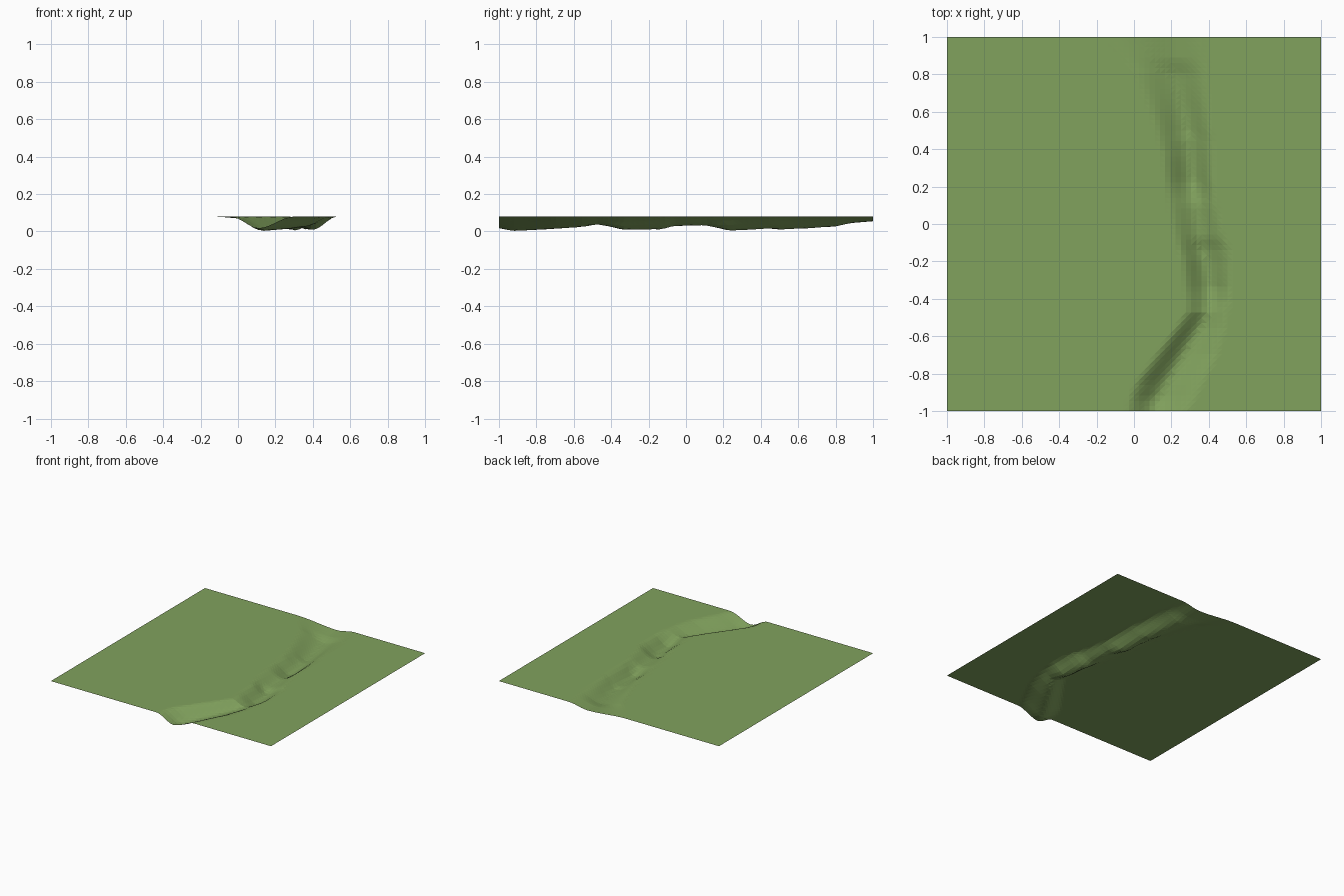
import bpy, bmesh
from mathutils import Vector

TOP = 0.08
N = 72
# Riverbed stations: y, left bank x, bed x, right bank x, bed height
STATIONS = [
    (-1.00, -0.04, 0.11, 0.30, 0.018), (-0.93, -0.03, 0.13, 0.34, 0.003),
    (-0.85, 0.00, 0.17, 0.38, 0.006), (-0.70, 0.11, 0.26, 0.46, 0.014),
    (-0.55, 0.22, 0.35, 0.50, 0.025), (-0.47, 0.27, 0.39, 0.51, 0.038),
    (-0.41, 0.27, 0.40, 0.52, 0.026), (-0.34, 0.26, 0.40, 0.53, 0.009),
    (-0.20, 0.25, 0.38, 0.53, 0.010), (-0.13, 0.23, 0.36, 0.52, 0.012),
    (-0.07, 0.21, 0.35, 0.49, 0.028), (0.10, 0.18, 0.33, 0.45, 0.034),
    (0.16, 0.17, 0.32, 0.44, 0.020), (0.23, 0.16, 0.31, 0.43, 0.005),
    (0.35, 0.15, 0.30, 0.43, 0.010), (0.45, 0.12, 0.29, 0.43, 0.015),
    (0.50, 0.11, 0.28, 0.42, 0.011), (0.62, 0.07, 0.26, 0.41, 0.015),
    (0.80, 0.00, 0.22, 0.40, 0.027), (0.88, -0.07, 0.20, 0.39, 0.045),
    (1.00, -0.16, 0.20, 0.36, 0.055)]


def station(y):
    for a, b in zip(STATIONS, STATIONS[1:]):
        if y <= b[0]:
            t = max(0, (y - a[0]) / (b[0] - a[0]))
            return [p + (q - p) * t for p, q in zip(a[1:], b[1:])]
    return STATIONS[-1][1:]


def height(x, y):
    left, bed, right, low = station(y)
    t = (bed - x) / (bed - left) if x < bed else (x - bed) / (right - bed)
    t = min(t, 1)
    return low + (TOP - low) * t * t * (3 - 2 * t)


# Flat meadow sheet with the riverbed pressed into it
bm = bmesh.new()
bmesh.ops.create_grid(bm, x_segments=N, y_segments=N, size=1)
for v in bm.verts:
    v.co.z = height(v.co.x, v.co.y)
bmesh.ops.triangulate(bm, faces=bm.faces[:])
mesh = bpy.data.meshes.new("river_terrain")
bm.to_mesh(mesh)
bm.free()
terrain = bpy.data.objects.new("river_terrain", mesh)
bpy.context.collection.objects.link(terrain)

# Grass green
mat = bpy.data.materials.new("grass")
mat.diffuse_color = (0.22, 0.36, 0.11, 1)
mesh.materials.append(mat)
